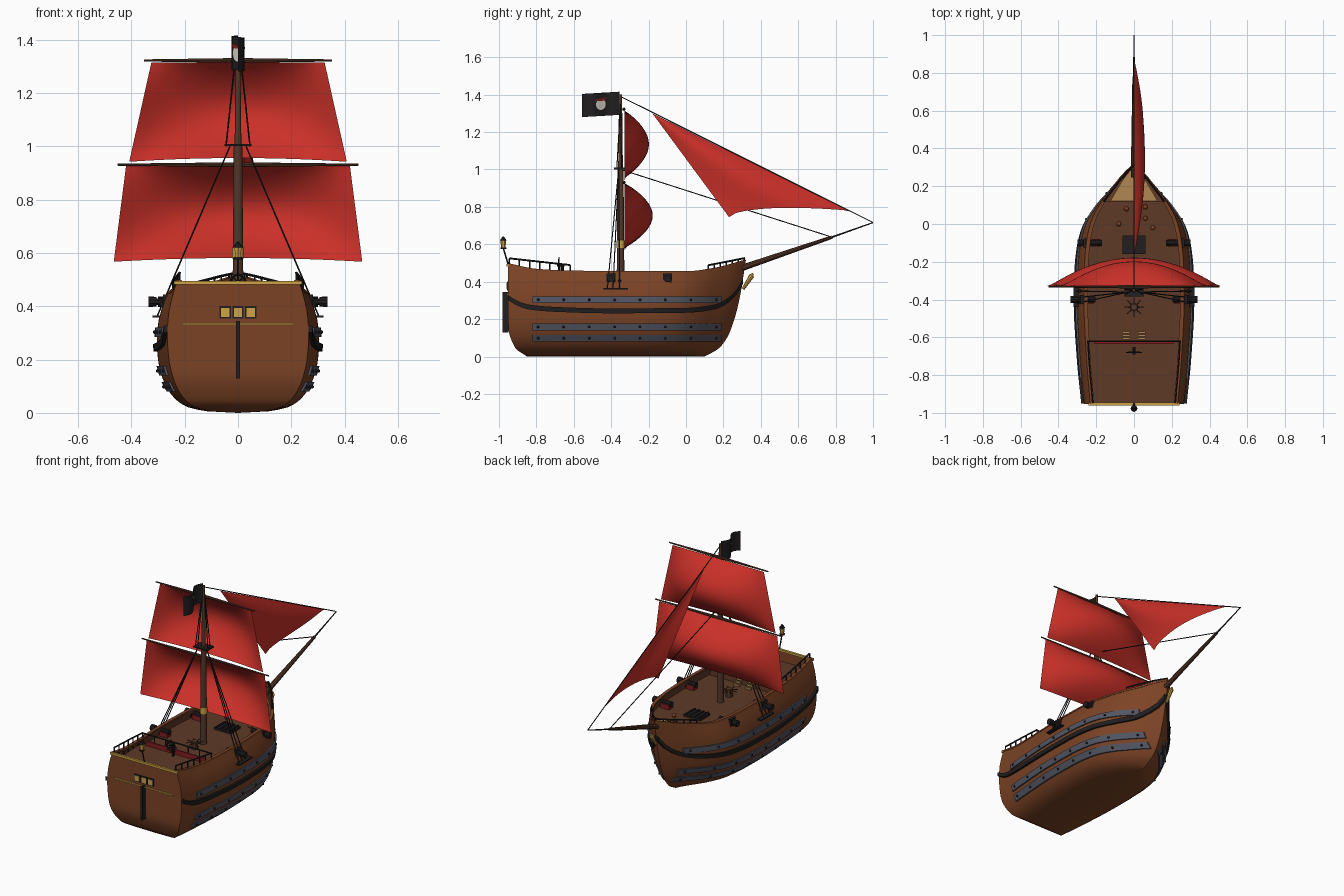
import bpy, bmesh, math
from mathutils import Vector, Matrix

if "Cube" in bpy.data.objects:
    bpy.data.objects.remove(bpy.data.objects["Cube"])

def mat(name, r, g, b):
    m = bpy.data.materials.new(name)
    lin = [((c / 255 + 0.055) / 1.055) ** 2.4 for c in (r, g, b)]
    m.diffuse_color = (*lin, 1)
    m.use_nodes = True
    m.node_tree.nodes["Principled BSDF"].inputs["Base Color"].default_value = m.diffuse_color
    return m

HULL = mat("hull brown", 124, 67, 37)
DECK = mat("deck brown", 94, 58, 38)
MAST = mat("spar brown", 84, 55, 40)
BLACK = mat("black", 33, 30, 31)
RED = mat("sail red", 202, 48, 40)
CRIMSON = mat("carriage red", 130, 28, 32)
GOLD = mat("gold", 205, 163, 70)
TAN = mat("pale wood", 176, 135, 82)
GREY = mat("iron grey", 82, 86, 98)
WHITE = mat("bone white", 222, 217, 206)

def finish(name, bm, m, smooth=True):
    bmesh.ops.remove_doubles(bm, verts=bm.verts, dist=1e-5)
    bmesh.ops.recalc_face_normals(bm, faces=bm.faces)
    me = bpy.data.meshes.new(name)
    bm.to_mesh(me)
    bm.free()
    me.materials.append(m)
    ob = bpy.data.objects.new(name, me)
    bpy.context.collection.objects.link(ob)
    if smooth:
        bpy.ops.object.select_all(action='DESELECT')
        ob.select_set(True)
        bpy.context.view_layer.objects.active = ob
        bpy.ops.object.shade_smooth_by_angle(angle=math.radians(35))
    return ob

def grid(name, f, nu, nv, m, extra=None):
    bm = bmesh.new()
    g = [[bm.verts.new(f(i / nu, j / nv)) for j in range(nv + 1)] for i in range(nu + 1)]
    for i in range(nu):
        for j in range(nv):
            bm.faces.new((g[i][j], g[i + 1][j], g[i + 1][j + 1], g[i][j + 1]))
    if extra:
        extra(bm, g)
    return finish(name, bm, m)

def rods(name, items, m, sides=8):
    bm = bmesh.new()
    for a, b, r1, r2 in items:
        a, b = Vector(a), Vector(b)
        rot = (b - a).to_track_quat('Z', 'Y').to_matrix().to_4x4()
        bmesh.ops.create_cone(bm, cap_ends=True, segments=sides, radius1=r1, radius2=r2,
                              depth=(b - a).length, matrix=Matrix.Translation((a + b) / 2) @ rot)
    return finish(name, bm, m)

def boxes(name, items, m):
    bm = bmesh.new()
    for c, s in items:
        bmesh.ops.create_cube(bm, size=1, matrix=Matrix.Translation(c) @ Matrix.Diagonal((*s, 1)))
    return finish(name, bm, m, False)

def balls(name, pts, r, m):
    bm = bmesh.new()
    for p in pts:
        bmesh.ops.create_uvsphere(bm, u_segments=8, v_segments=6, radius=r, matrix=Matrix.Translation(p))
    return finish(name, bm, m)

def curve(*p):
    """Monotone smooth interpolation through (x, y) points."""
    sec = [(b[1] - a[1]) / (b[0] - a[0]) for a, b in zip(p, p[1:])]
    tan = [sec[0]] + [2 * a * b / (a + b) if a * b > 0 else 0 for a, b in zip(sec, sec[1:])] + [sec[-1]]
    def f(x):
        x = min(max(x, p[0][0]), p[-1][0])
        k = next((i for i in range(len(sec)) if x <= p[i + 1][0]), len(sec) - 1)
        h = p[k + 1][0] - p[k][0]
        t = (x - p[k][0]) / h
        return ((2*t**3 - 3*t*t + 1) * p[k][1] + (t**3 - 2*t*t + t) * h * tan[k]
                + (3*t*t - 2*t**3) * p[k + 1][1] + (t**3 - t*t) * h * tan[k + 1])
    return f

# Hull lines: sheer, cross-section, plan width, stern and stem profiles
sheer = curve((-.95, .495), (-.8, .465), (-.6, .455), (0, .452), (.15, .47), (.32, .515))
section = curve((0, 0), (.015, .4), (.06, .66), (.16, .83), (.27, .92), (.42, .98), (.6, 1), (.75, .98), (.88, .93), (1, .86))
plan = curve((0, .87), (.2, .95), (.43, 1), (.59, .985), (.67, .95), (.75, .87), (.835, .67), (.905, .42), (.955, .23), (1, 0))
stern = curve((0, -.85), (.1, -.915), (.32, -.95), (1, -.953))
stem = curve((0, .1), (.1, .18), (.27, .235), (.6, .285), (1, .32))

def hx(y, z):
    v = z / sheer(y)
    t = (y - stern(v)) / (stem(v) - stern(v))
    return .305 * section(v) * plan(min(max(t, 0), 1))

def hull_pt(t, s):
    s = 2 * s - 1
    v = abs(s) ** 1.8
    y = stern(v) + t * (stem(v) - stern(v))
    return (math.copysign(.305 * section(v) * plan(t), s), y, v * sheer(y))

def transom(bm, g):
    r = g[0]
    n = len(r) - 1
    for j in range(n // 2 - 1):
        bm.faces.new((r[j], r[j + 1], r[n - j - 1], r[n - j]))
    bm.faces.new((r[n // 2 - 1], r[n // 2], r[n // 2 + 1]))

grid("hull", hull_pt, 44, 44, HULL, transom)

def band(name, y0, y1, lo, hi, out, inn, m, n=36):
    """Closed rectangular strip following both hull sides."""
    bm = bmesh.new()
    for sx in (1, -1):
        rings = []
        for i in range(n + 1):
            y = y0 + (y1 - y0) * i / n
            a, b = lo(y), hi(y)
            rings.append([bm.verts.new((sx * max(hx(y, z) + o, 0), y, z))
                          for z, o in ((a, out), (b, out), (b, -inn), (a, -inn))])
        for p, q in zip(rings, rings[1:]):
            for k in range(4):
                bm.faces.new((p[k], q[k], q[(k + 1) % 4], p[(k + 1) % 4]))
        bm.faces.new(rings[0])
        bm.faces.new(rings[-1])
    return finish(name, bm, m)

band("inner_bulwark", -.945, .3, lambda y: .37, lambda y: sheer(y) - .002, -.004, .014, DECK)
band("cap_rail", -.95, .319, lambda y: sheer(y) - .008, lambda y: sheer(y) + .004, .003, .018, HULL)
wale = curve((-.95, .305), (-.9, .275), (-.85, .257), (-.7, .243), (-.4, .235), (0, .238), (.15, .255), (.25, .31), (.31, .40))
band("wale", -.95, .305, lambda y: wale(y) - .004, lambda y: wale(y) + .022, .014, .01, BLACK)
rivets = []
for k, z in enumerate((.303, .158, .098)):
    band(f"iron_strap_{k}", -.82, .19, lambda y: z - .018, lambda y: z + .018, .009, .008, GREY)
    rivets += [(s * (hx(y, z) + .009), y, z) for s in (1, -1) for y in [-.79 + .136 * i for i in range(8)]]
balls("strap_rivets", rivets, .007, BLACK)

# Decks
def deck(name, y0, y1, z, w, m):
    grid(name, lambda u, v: ((2*v - 1) * w * max(hx(y0 + (y1-y0)*u, z) - .006, 0), y0 + (y1-y0)*u, z), 14, 2, m)

deck("main_deck", -.63, .13, .385, 1, DECK)
deck("quarterdeck", -.948, -.62, .42, 1, DECK)
deck("foredeck", .12, .31, .425, 1, DECK)
deck("foredeck_planking", .125, .29, .43, .72, TAN)
boxes("deck_bulkheads", [((0, -.62, .40), (.52, .008, .04)), ((0, .12, .405), (.34, .008, .04))], DECK)
boxes("quarterdeck_breast", [((0, -.63, .435), (.42, .008, .03))], CRIMSON)
boxes("hatch_cover", [((0, -.11, .39), (.12, .1, .016))]
      + [((-.045 + .03 * i, -.11, .4), (.01, .1, .008)) for i in range(4)], BLACK)
boxes("companion_steps", [((s * .042, -.575 - .016 * i, .395 + .012 * i), (.04, .01, .012)) for s in (1, -1) for i in range(3)], TAN)
balls("deck_shot", [(-.04, .08, .395), (.06, .09, .395), (.06, .03, .395), (-.08, 0, .395), (.1, -.02, .395)], .013, HULL)

# Capstan and steering wheel
spokes = [(math.cos(i * math.pi / 4), math.sin(i * math.pi / 4)) for i in range(8)]
rods("capstan", [((0, -.44, .385), (0, -.44, .435), .022, .018)]
     + [((0, -.44, .425), (.052 * c, -.44 + .052 * s, .425), .004, .003) for c, s in spokes], MAST)
rods("steering_wheel", [((0, -.68, .49), (.042 * c, -.68, .49 + .042 * s), .003, .003) for c, s in spokes]
     + [((.03 * a[0], -.68, .49 + .03 * a[1]), (.03 * b[0], -.68, .49 + .03 * b[1]), .004, .004)
        for a, b in zip(spokes, spokes[1:] + spokes[:1])]
     + [((0, -.66, .42), (0, -.66, .49), .007, .007), ((0, -.65, .49), (0, -.69, .49), .008, .008)], BLACK)

# Cannons and ports
barrels, carriages, ports = [], [], []
for s in (1, -1):
    for y, x in ((-.1, .3), (-.4, .335)):
        barrels += [((s * (x - .13), y, .417), (s * (x - .015), y, .417), .017, .012),
                    ((s * (x - .03), y, .417), (s * x, y, .417), .018, .02)]
        carriages.append(((s * (x - .09), y, .4), (.065, .04, .03)))
        ports.append(((s * (hx(y, .42) - .003), y, .42), (.018, .048, .048)))
rods("cannon_barrels", barrels, BLACK, 10)
boxes("cannon_carriages", carriages, CRIMSON)
boxes("gun_ports", ports, BLACK)

# Stern: rudder, windows, gold mouldings, lantern
boxes("rudder", [((0, -.965, .237), (.014, .034, .215))], BLACK)
boxes("window_frames", [((x, -.953, .377), (.042, .008, .046)) for x in (-.048, 0, .048)], BLACK)
boxes("window_panes", [((x, -.956, .377), (.031, .008, .034)) for x in (-.048, 0, .048)], GOLD)
boxes("stern_mouldings", [((0, -.954, .334), (.42, .01, .008)), ((0, -.953, .488), (.48, .014, .014))], GOLD)
rods("lantern_post", [((0, -.95, .49), (0, -.977, .58), .004, .004), ((0, -.977, .62), (0, -.977, .642), .018, .004),
                      ((0, -.977, .576), (0, -.977, .584), .016, .016)], BLACK)
rods("lantern_glass", [((0, -.977, .584), (0, -.977, .62), .012, .015)], GOLD, 6)

# Railings
rails = []
def railing(y0, y1, top, n):
    for s in (1, -1):
        p = []
        for i in range(n + 1):
            y = y0 + (y1 - y0) * i / n
            x = s * max(hx(y, sheer(y)) - .01, 0)
            p.append((x, y, top(i / n)))
            rails.append(((x, y, sheer(y) - .03), p[-1], .004, .004))
        rails.extend((a, b, .005, .005) for a, b in zip(p, p[1:]))
railing(-.945, -.62, lambda t: .525 - .036 * t, 6)
railing(.12, .312, lambda t: .488 + .038 * t, 6)
rails.append(((-.25, -.62, .487), (.25, -.62, .487), .005, .005))
rails += [((x, -.62, .41), (x, -.62, .487), .004, .004) for x in (-.16, -.08, .08, .16)]
rods("railings", rails, BLACK, 6)

# Spars
rods("mast", [((0, -.35, .37), (0, -.35, 1.0), .021, .016), ((0, -.35, .98), (0, -.35, 1.4), .013, .008)], MAST, 12)
rods("mast_collar", [((0, -.35, .58), (0, -.35, .62), .022, .022)], GOLD, 12)
boxes("mast_top", [((0, -.35, 1.005), (.1, .07, .009))], BLACK)
rods("yards", [((0, -.332, z), (s * w, -.332, z), .009, .004) for z, w in ((.931, .452), (1.322, .352)) for s in (1, -1)], MAST)
rods("bowsprit", [((0, .25, .457), (0, .78, .638), .018, .009)], MAST, 10)
rods("jib_boom", [((0, .76, .631), (0, 1.0, .716), .005, .003)], BLACK)
rods("figurehead", [((0, .305, .36), (0, .35, .43), .008, .014), ((0, .35, .43), (0, .358, .445), .014, .004)], GOLD)

# Sails
def square_sail(name, z0, z1, w0, w1, belly, arch):
    def f(u, v):
        s = 2 * u - 1
        return (s * (w0 + (w1 - w0) * v), -.328 + belly * math.sin(math.pi * v) ** .85 * (1 - s * s),
                z0 + (z1 - z0) * v + arch * (1 - s * s) * (1 - v))
    grid(name, f, 20, 16, RED)
square_sail("main_sail", .567, .926, .466, .42, .15, .014)
square_sail("top_sail", .942, 1.314, .408, .325, .13, .014)

head, tack, clew = Vector((0, -.18, 1.3)), Vector((0, .88, .775)), Vector((.035, .23, .745))
def jib(a, b):
    p = head.lerp(clew, a).lerp(head.lerp(tack, a), b)
    arc = math.sin(math.pi * b)
    return p + Vector((.045 * arc * math.sin(math.pi * a * .75), 0, .05 * abs(arc) ** .5 * (1 - .6 * b) * a ** 4))
grid("jib_sail", jib, 18, 18, RED)

# Rigging
lines = [((0, -.35, 1.39), (0, 1.0, .716)), ((0, -.35, 1.0), (0, .78, .638))]
for s in (1, -1):
    lines += [((s * .03, -.36, 1.0), (s * .302, y, .365)) for y in (-.42, -.39, -.355)]
    lines += [((s * .008, -.35, 1.35), (s * .045, y, 1.0)) for y in (-.37, -.345)]
rods("rigging", [(a, b, .003, .003) for a, b in lines], BLACK, 5)
boxes("channels", [((s * .3, -.375, .362), (.04, .13, .008)) for s in (1, -1)], BLACK)
balls("deadeyes", [(s * .285, y, .405) for s in (1, -1) for y in (-.415, -.387, -.355)], .009, BLACK)

# Flag with a pale disc and red cap on both faces
def wave(y):
    return .024 * math.sin((y + .355) * 2 * math.pi / .2)
def flag_pt(y, z, off=0):
    return (wave(y) + off, y, z + .06 * (y + .355))
grid("flag", lambda u, v: flag_pt(-.355 - .2 * u, 1.292 + .124 * v), 16, 2, BLACK)
for s in (1, -1):
    grid(f"flag_disc_{s}", lambda u, v: flag_pt(-.455 + .026 * u * math.cos(2 * math.pi * v),
         1.354 + .03 * u * math.sin(2 * math.pi * v), s * .003), 4, 20, WHITE)
    grid(f"flag_cap_{s}", lambda u, v: flag_pt(-.43 - .09 * u + .03 * u, 1.373 + .018 * v * (1 - .6 * u), s * .005), 6, 1, CRIMSON)
